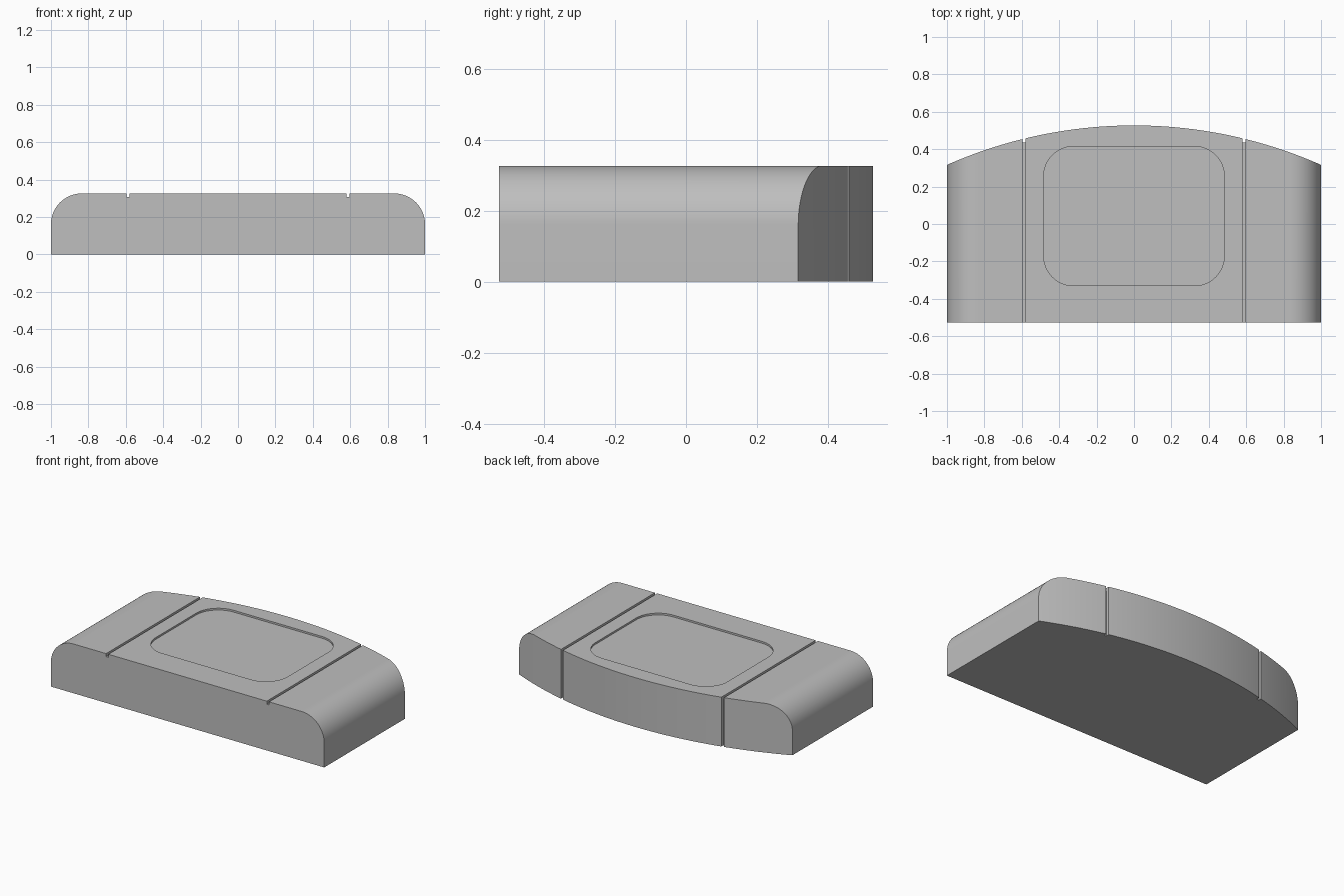
import bpy
import bmesh
from math import sin, cos, pi, sqrt, radians
from mathutils import Vector

cube = bpy.data.objects.get("Cube")
if cube:
    bpy.data.objects.remove(cube, do_unlink=True)

HEIGHT = 0.326
FRONT, BACK, SAG = -0.527, 0.527, 0.211
ARC_R = (1 + SAG ** 2) / (2 * SAG)
SHOULDER = 0.165
GROOVE_X, GROOVE_W, GROOVE_D = 0.588, 0.017, 0.02

grey = bpy.data.materials.new("plain grey")
grey.use_nodes = True
grey.diffuse_color = (0.52, 0.52, 0.52, 1)
grey.node_tree.nodes["Principled BSDF"].inputs["Base Color"].default_value = (0.52, 0.52, 0.52, 1)


def back_y(x):
    return BACK - ARC_R + sqrt(ARC_R ** 2 - x * x)


def corner(cx, cy, r, start, steps=24):
    """Quarter circle of points, counter-clockwise from the start angle."""
    angles = [start + pi / 2 * i / steps for i in range(steps + 1)]
    return [(cx + r * cos(a), cy + r * sin(a)) for a in angles]


def prism(name, points, place, sweep):
    """Extrude a flat outline, mapped to 3D by place, along sweep."""
    bm = bmesh.new()
    face = bm.faces.new([bm.verts.new(place(u, v)) for u, v in points])
    ext = bmesh.ops.extrude_face_region(bm, geom=[face])
    moved = [g for g in ext["geom"] if isinstance(g, bmesh.types.BMVert)]
    bmesh.ops.translate(bm, verts=moved, vec=Vector(sweep))
    bmesh.ops.recalc_face_normals(bm, faces=bm.faces)
    mesh = bpy.data.meshes.new(name)
    bm.to_mesh(mesh)
    bm.free()
    mesh.materials.append(grey)
    obj = bpy.data.objects.new(name, mesh)
    bpy.context.collection.objects.link(obj)
    return obj


# Body: end profile with rounded shoulders, swept front to back
profile = [(-1, 0), (1, 0)]
profile += corner(1 - SHOULDER, HEIGHT - SHOULDER, SHOULDER, 0)
profile += corner(SHOULDER - 1, HEIGHT - SHOULDER, SHOULDER, pi / 2)
body = prism("body", profile, lambda u, v: (u, FRONT, v), (0, 1.2, 0))

# Plan outline with the bowed back
plan = [(-1.1, FRONT - 0.1), (1.1, FRONT - 0.1)]
plan += [(x, back_y(x)) for x in (1.1 - 2.2 * i / 56 for i in range(57))]
cutters = [(prism("plan_cutter", plan, lambda u, v: (u, v, -0.1), (0, 0, 1)), "INTERSECT")]

# Grooves run over the top and down the back
wall = back_y(GROOVE_X) - GROOVE_D
floor = HEIGHT - GROOVE_D
groove = [(-1, floor), (wall, floor), (wall, -1), (1, -1), (1, 1), (-1, 1)]
for side, label in ((1, "left"), (-1, "right")):
    x = side * GROOVE_X - GROOVE_W / 2
    cutters.append((prism(label + "_groove_cutter", groove,
                          lambda u, v: (x, u, v), (GROOVE_W, 0, 0)), "DIFFERENCE"))

# Shallow rounded recess in the top
X, Y0, Y1, R = 0.483, -0.33, 0.415, 0.16
recess = (corner(X - R, Y1 - R, R, 0, 12) + corner(R - X, Y1 - R, R, pi / 2, 12)
          + corner(R - X, Y0 + R, R, pi, 12) + corner(X - R, Y0 + R, R, 1.5 * pi, 12))
cutters.append((prism("recess_cutter", recess,
                      lambda u, v: (u, v, HEIGHT - 0.012), (0, 0, 0.2)), "DIFFERENCE"))

# Apply the cuts, then drop the cutters
for cutter, operation in cutters:
    cutter.hide_render = True
    mod = body.modifiers.new(cutter.name, "BOOLEAN")
    mod.operation = operation
    mod.solver = "EXACT"
    mod.object = cutter
bpy.context.view_layer.update()
result = bpy.data.meshes.new_from_object(body.evaluated_get(bpy.context.evaluated_depsgraph_get()))
body.modifiers.clear()
body.data = result
for cutter, _ in cutters:
    bpy.data.objects.remove(cutter, do_unlink=True)

# Smooth shoulders and back, sharp edges elsewhere
bpy.ops.object.select_all(action="DESELECT")
body.select_set(True)
bpy.context.view_layer.objects.active = body
bpy.ops.object.shade_smooth_by_angle(angle=radians(25))
